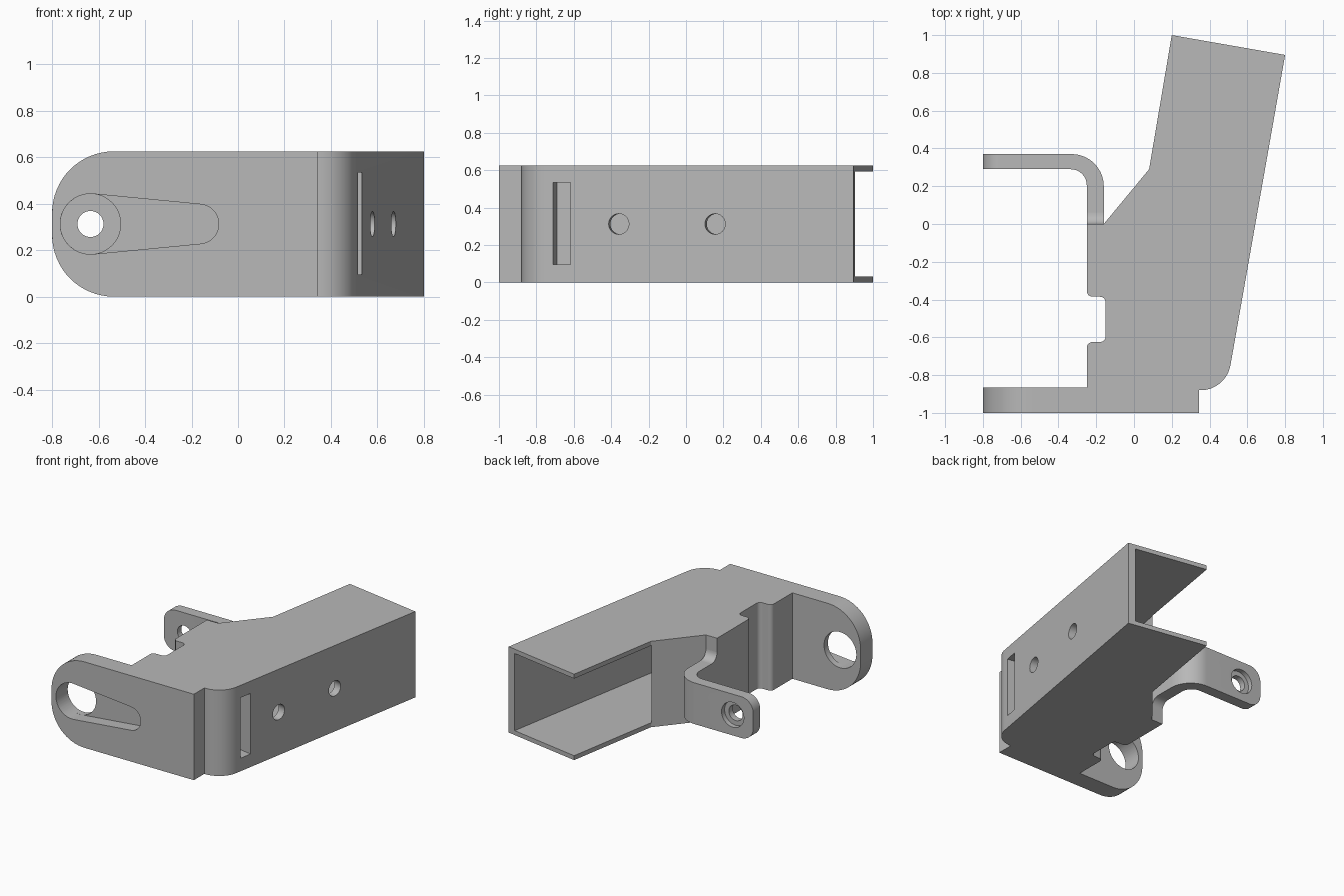
import bpy, bmesh
from math import cos, sin, radians, pi, acos, atan2
from mathutils import Vector

cube = bpy.data.objects.get("Cube")
if cube:
    bpy.data.objects.remove(cube, do_unlink=True)

grey = bpy.data.materials.new("plain grey")
grey.use_nodes = True
grey.diffuse_color = (0.48, 0.48, 0.48, 1)
grey.node_tree.nodes["Principled BSDF"].inputs["Base Color"].default_value = grey.diffuse_color

H = 0.625          # overall height
MID = H / 2
TAB_H = 0.30       # height of the rear arm
HOLE_X = -0.635    # pivot axis of both ears


def arc(cx, cy, r, a0, a1, n=10):
    """Points along an arc, angles in degrees."""
    return [(cx + r * cos(radians(a0 + (a1 - a0) * i / n)),
             cy + r * sin(radians(a0 + (a1 - a0) * i / n))) for i in range(n + 1)]


def prism(name, pts, lo, hi, place, ends=None, radius=0):
    """Extrude a 2D outline; place(a, b, c) maps it to space. Edges at x = ends can be rounded."""
    bm = bmesh.new()
    base = [bm.verts.new(place(a, b, lo)) for a, b in pts]
    top = [bm.verts.new(place(a, b, hi)) for a, b in pts]
    bm.faces.new(base)
    bm.faces.new(top)
    for i in range(len(pts)):
        j = (i + 1) % len(pts)
        bm.faces.new((base[i], base[j], top[j], top[i]))
    bmesh.ops.recalc_face_normals(bm, faces=bm.faces)
    if ends is not None:
        sel = [e for e in bm.edges
               if all(abs(v.co.x - ends) < 1e-4 for v in e.verts)
               and abs(e.verts[0].co.z - e.verts[1].co.z) < 1e-4]
        bmesh.ops.bevel(bm, geom=sel, offset=radius, segments=16, profile=0.5, affect='EDGES')
    mesh = bpy.data.meshes.new(name)
    bm.to_mesh(mesh)
    bm.free()
    mesh.materials.append(grey)
    obj = bpy.data.objects.new(name, mesh)
    bpy.context.collection.objects.link(obj)
    return obj


def activate(obj):
    bpy.ops.object.select_all(action='DESELECT')
    obj.select_set(True)
    bpy.context.view_layer.objects.active = obj


def cut(obj, cutter):
    """Subtract a cutter and throw it away."""
    mod = obj.modifiers.new("cut", 'BOOLEAN')
    mod.operation = 'DIFFERENCE'
    mod.solver = 'EXACT'
    mod.object = cutter
    activate(obj)
    bpy.ops.object.modifier_apply(modifier=mod.name)
    bpy.data.objects.remove(cutter, do_unlink=True)


def up(a, b, c):          # outline in plan, extruded upward
    return Vector((a, b, c))


def along_y(a, b, c):     # outline in x-z, extruded along y
    return Vector((a, c, b))


def along_x(a, b, c):     # outline in y-z, extruded along x
    return Vector((c, a, b))


# Slanted channel frame: t along the channel, n across towards the outer wall
tilt = radians(10)
corner = Vector((0.2, 1.0, 0))
t_dir = Vector((sin(tilt), cos(tilt), 0))
n_dir = Vector((cos(tilt), -sin(tilt), 0))
WIDTH = 0.609


def slanted(n, t, z):     # plan outline in the channel frame
    return corner + n_dir * n + t_dir * t + Vector((0, 0, z))


def through_wall(t, z, n):  # outline on the outer wall, extruded inward
    return slanted(n, t, z)


# Main body with front ear, side notch and slanted channel
outline = [(-0.8, -1), (0.345, -1), (0.345, -0.88)]
outline += arc(0.353, -0.72, 0.16, -90, -10, 14)
outline += [(0.8, 0.895), (0.2, 1.0), (0.08, 0.29), (-0.16, 0), (-0.25, 0)]
outline += arc(-0.22, -0.355, 0.03, 180, 270, 6)
outline += arc(-0.18, -0.415, 0.03, 90, 0, 6)
outline += arc(-0.18, -0.595, 0.03, 0, -90, 6)
outline += arc(-0.22, -0.655, 0.03, 90, 180, 6)
outline += [(-0.25, -0.865), (-0.8, -0.865)]
body = prism("bracket_body", outline, 0, H, up, ends=-0.8, radius=0.265)

# Hollow channel, open at the back and on the inner side
cavity = [(-0.1, 0.1), (-0.1, -0.70), (0.003, -0.722), (0.003, -1.45),
          (WIDTH - 0.055, -1.45), (WIDTH - 0.055, 0.1)]
cut(body, prism("cavity_cutter", cavity, 0.032, H - 0.032, slanted))

# Round holes and tall slot in the outer wall
for t in (-1.273, -0.75):
    cut(body, prism("hole_cutter", arc(t, MID, 0.055, 0, 348.75, 31),
                    WIDTH - 0.1, WIDTH + 0.1, through_wall))
slot = [(-1.63, 0.095), (-1.535, 0.095), (-1.535, 0.535), (-1.63, 0.535)]
cut(body, prism("slot_cutter", slot, WIDTH - 0.12, WIDTH + 0.1, through_wall))

# Tapered pocket and pivot hole in the front ear
BIG, SMALL, END_X = 0.13, 0.085, -0.168
lean = acos((BIG - SMALL) / (END_X - HOLE_X)) * 180 / pi
pocket = arc(HOLE_X, MID, BIG, lean, 360 - lean, 36) + arc(END_X, MID, SMALL, -lean, lean, 20)
cut(body, prism("pocket_cutter", pocket, -1.1, -0.91, along_y))
cut(body, prism("pivot_cutter", arc(HOLE_X, MID, BIG, 0, 352.5, 47), -1.2, -0.8, along_y))

# Rear arm bending round to a small ear
arm_outline = [(-0.16, 0)] + arc(-0.33, 0.2, 0.17, 0, 90, 14) + [(-0.8, 0.37), (-0.8, 0.29)]
arm_outline += arc(-0.335, 0.205, 0.085, 90, 0, 10) + [(-0.25, 0)]
arm = prism("rear_arm", arm_outline, MID - TAB_H / 2, MID + TAB_H / 2, up, ends=-0.8, radius=0.095)
cut(arm, prism("arm_hole_cutter", arc(HOLE_X, MID, 0.056, 0, 348.75, 31), 0.2, 0.5, along_y))
cut(arm, prism("counterbore_cutter", arc(HOLE_X, MID, 0.09, 0, 348.75, 31), 0.335, 0.5, along_y))

# Concave fillets where the arm meets the body
parts = [body, arm]
R = 0.06
for side, label in ((1, "upper"), (-1, "lower")):
    edge = MID + side * TAB_H / 2
    curve = [(y, edge + side * z) for y, z in arc(R, R, R, 180, 270, 8)]
    parts.append(prism(label + "_arm_fillet", [(0, edge)] + curve, -0.25, -0.16, along_x))

for obj in parts:
    activate(obj)
    bpy.ops.object.shade_smooth_by_angle(angle=radians(30))
